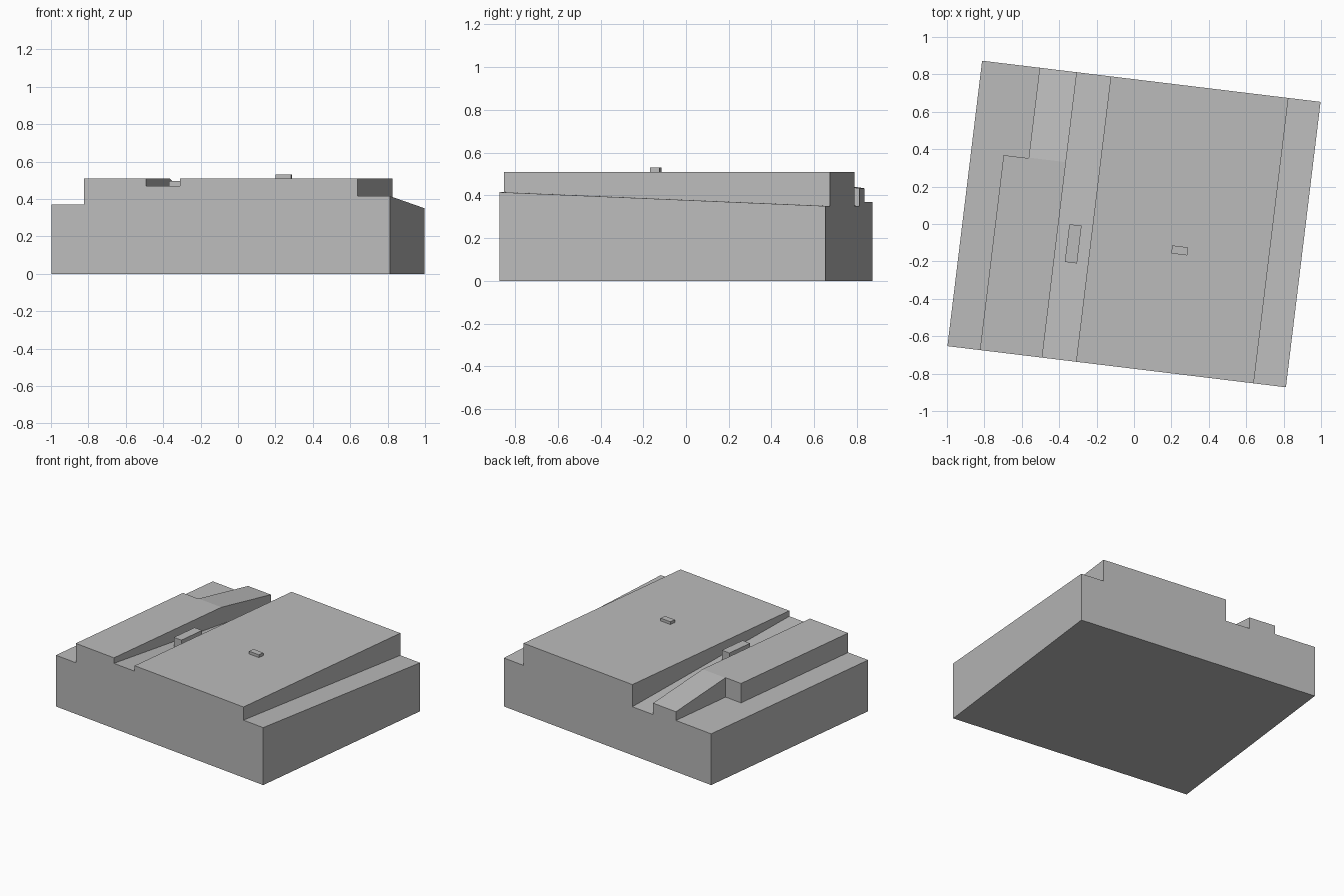
import bpy, bmesh, math
from mathutils import Matrix

cube = bpy.data.objects.get("Cube")
if cube:
    bpy.data.objects.remove(cube)

WIDTH, DEPTH = 1.823, 1.537
TURN = Matrix.Rotation(math.atan2(-0.22, 1.81), 4, 'Z')

grey = bpy.data.materials.new("plain grey")
grey.use_nodes = True
grey.diffuse_color = (0.5, 0.5, 0.5, 1)
grey.node_tree.nodes["Principled BSDF"].inputs["Base Color"].default_value = (0.5, 0.5, 0.5, 1)


def prism(name, outline, low, high):
    """Solid over an outline given as fractions of the plot; low(v) and high(v) set heights."""
    bm = bmesh.new()

    def ring(height):
        return [bm.verts.new(((u - 0.5) * WIDTH, (v - 0.5) * DEPTH, height(v)))
                for u, v in outline]

    bottom, top = ring(low), ring(high)
    bm.faces.new(bottom[::-1])
    bm.faces.new(top)
    n = len(outline)
    for i in range(n):
        j = (i + 1) % n
        bm.faces.new((bottom[i], bottom[j], top[j], top[i]))
    bmesh.ops.transform(bm, matrix=TURN, verts=bm.verts)
    bmesh.ops.recalc_face_normals(bm, faces=bm.faces)
    mesh = bpy.data.meshes.new(name)
    bm.to_mesh(mesh)
    bm.free()
    mesh.materials.append(grey)
    obj = bpy.data.objects.new(name, mesh)
    bpy.context.collection.objects.link(obj)
    return obj


def rect(u0, u1, v0, v1):
    return [(u0, v0), (u1, v0), (u1, v1), (u0, v1)]


def level(z):
    return lambda v: z


def slope(v0, z0, v1, z1):
    return lambda v: z0 + (z1 - z0) * (v - v0) / (v1 - v0)


def carve(target, outline, floor):
    """Remove everything above the floor inside the outline."""
    cutter = prism("cutter", outline, floor, level(1))
    cutter.hide_render = True
    mod = target.modifiers.new("carve", 'BOOLEAN')
    mod.operation, mod.solver, mod.object = 'DIFFERENCE', 'EXACT', cutter
    bpy.context.view_layer.objects.active = target
    bpy.ops.object.modifier_apply(modifier=mod.name)
    bpy.data.objects.remove(cutter)


# Main block
block = prism("ground_block", rect(0, 1, 0, 1), level(0), level(0.51))

# Sloping ledge along the +x side
carve(block, rect(0.905, 1.1, -0.1, 1.1), slope(0, 0.415, 1, 0.35))

# Sloping channel
carve(block, rect(0.28, 0.38, -0.1, 1.1), slope(0, 0.47, 1, 0.35))

# Ramp at the back of the raised strip
carve(block, rect(0.13, 0.33, 0.685, 1.1), slope(0.685, 0.51, 1, 0.433))

# Stepped level ledge along the -x side
carve(block, [(-0.1, -0.1), (0.096, -0.1), (0.096, 0.683), (0.17, 0.683),
              (0.17, 1.1), (-0.1, 1.1)], level(0.37))

# Small boxes in the channel and on the roof
prism("channel_box", rect(0.312, 0.348, 0.34, 0.472), level(0.405), level(0.495))
prism("roof_box", rect(0.619, 0.666, 0.414, 0.442), level(0.505), level(0.53))
